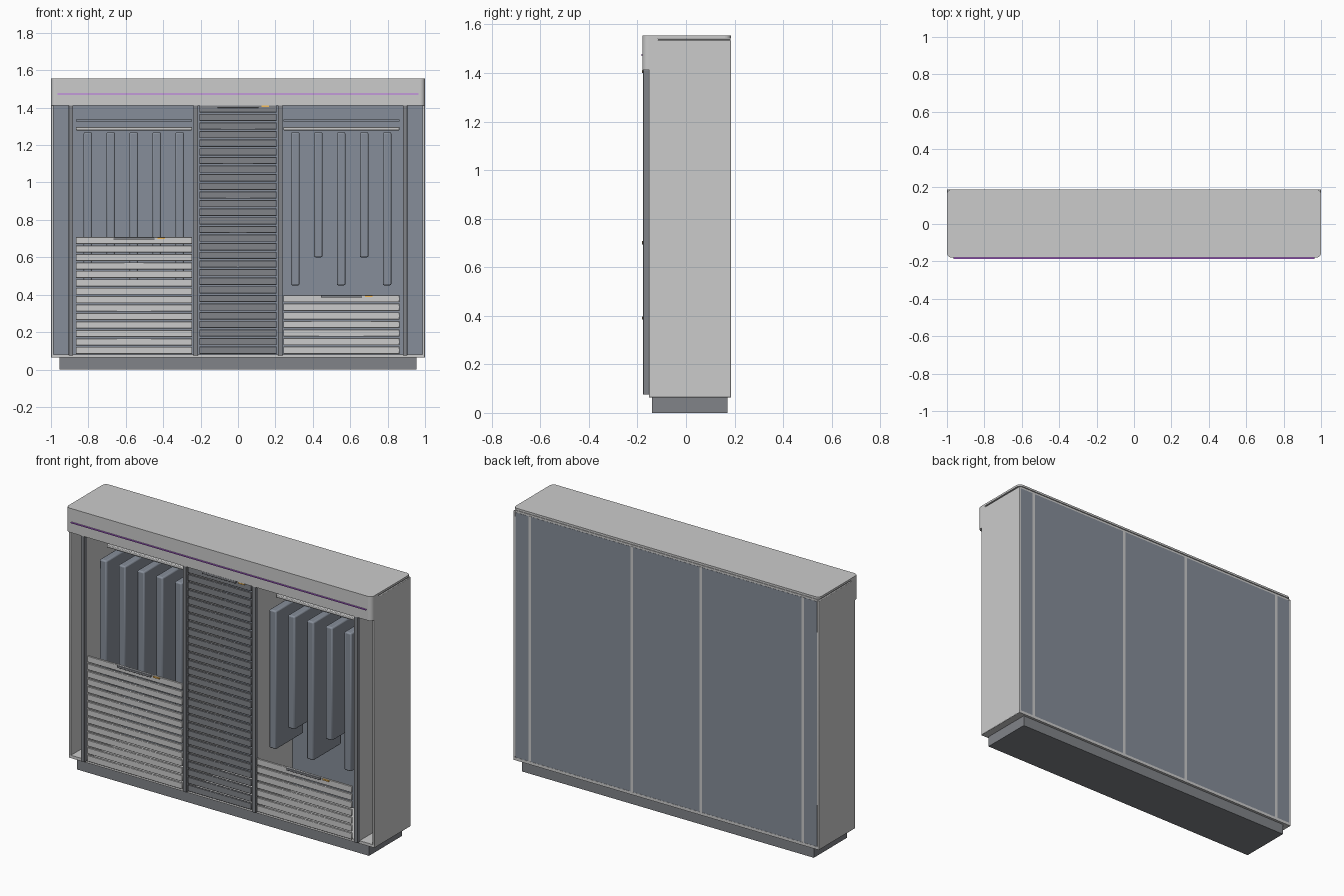
import bpy

if "Cube" in bpy.data.objects:
    bpy.data.objects.remove(bpy.data.objects["Cube"])


def material(name, rgb):
    m = bpy.data.materials.new(name)
    m.diffuse_color = (*rgb, 1)
    m.use_nodes = True
    m.node_tree.nodes["Principled BSDF"].inputs["Base Color"].default_value = m.diffuse_color
    return m


SLATE = material("slate", (0.24, 0.27, 0.32))
DARK = material("dark_grey", (0.22, 0.23, 0.25))
LIGHT = material("light_grey", (0.75, 0.76, 0.78))
ORANGE = material("orange", (0.9, 0.5, 0.1))
PURPLE = material("purple", (0.5, 0.15, 0.8))


def box(name, x, y, z, mat=None, bevel=0.0, segments=2):
    """Box from (min, max) ranges on each axis, with optional rounded edges."""
    bpy.ops.mesh.primitive_cube_add(size=1, location=[(a + b) / 2 for a, b in (x, y, z)])
    ob = bpy.context.object
    ob.name = name
    ob.scale = [b - a for a, b in (x, y, z)]
    bpy.ops.object.transform_apply(location=False, rotation=False, scale=True)
    if mat:
        ob.data.materials.append(mat)
    if bevel:
        mod = ob.modifiers.new("Bevel", "BEVEL")
        mod.width = bevel
        mod.segments = segments
        bpy.ops.object.shade_smooth_by_angle()
    return ob


def round_corners(ob, pick, radius):
    """Round only the vertical corner edges accepted by pick(x, y)."""
    attr = ob.data.attributes.new("bevel_weight_edge", "FLOAT", "EDGE")
    for e in ob.data.edges:
        a, b = (ob.data.vertices[i].co for i in e.vertices)
        if abs(a.z - b.z) > 1e-4 and pick(a.x, a.y):
            attr.data[e.index].value = 1.0
    mod = ob.modifiers.new("Corners", "BEVEL")
    mod.limit_method = "WEIGHT"
    mod.width = radius
    mod.segments = 5
    bpy.ops.object.shade_smooth_by_angle()


# Carcass
box("plinth", (-0.955, 0.955), (-0.14, 0.17), (0, 0.066), DARK)
box("floor_panel", (-0.998, 0.998), (-0.152, 0.185), (0.063, 0.08))
box("back_panel", (-0.987, 0.987), (0.172, 0.184), (0.08, 1.528), SLATE)
box("ceiling_panel", (-0.994, 0.994), (-0.115, 0.183), (1.525, 1.54))
for s, side in ((-1, "left"), (1, "right")):
    box(f"{side}_side_panel", sorted((s * 0.986, s)), (-0.152, 0.185), (0.063, 1.536), bevel=0.003)

# Top and front header with rounded corners
lid = box("top_panel", (-1, 1), (-0.18, 0.185), (1.543, 1.555))
round_corners(lid, lambda x, y: True, 0.025)
header = box("header", (-1, 1), (-0.18, -0.115), (1.412, 1.545))
round_corners(header, lambda x, y: y < 0, 0.025)
box("header_light_strip", (-0.965, 0.965), (-0.186, -0.178), (1.471, 1.477), PURPLE)

# Full-depth dividers with shutter guides on their front edges
for x in (-0.893, -0.226, 0.226, 0.893):
    box("divider", (x - 0.009, x + 0.009), (-0.155, 0.1845), (0.075, 1.53))
    box("shutter_guide", (x - 0.012, x + 0.012), (-0.177, -0.152), (0.075, 1.413), DARK, 0.002)


def shutter(name, x, z, count, mat):
    """Roller shutter: slats, pull handle and a small coloured tag."""
    pitch = (z[1] - z[0]) / count
    for i in range(count):
        z0 = z[0] + i * pitch
        box(f"{name}_slat", x, (-0.172, -0.16), (z0 + 0.004, z0 + pitch - 0.004), mat, 0.002, 1)
    c = (x[0] + x[1]) / 2
    box(f"{name}_handle", (c - 0.11, c + 0.11), (-0.181, -0.165), (z[1] - 0.018, z[1] - 0.004), DARK, 0.002)
    box(f"{name}_tag", (c + 0.125, c + 0.165), (-0.179, -0.165), (z[1] - 0.014, z[1] - 0.006), ORANGE)


shutter("left_shutter", (-0.867, -0.245), (0.08, 0.712), 14, LIGHT)
shutter("centre_shutter", (-0.207, 0.207), (0.08, 1.417), 29, DARK)
shutter("right_shutter", (0.242, 0.864), (0.08, 0.402), 7, LIGHT)

# Hanging bays: upper strip, rail and garments of alternating length
for side, x0, x1 in (("left", -0.867, -0.245), ("right", 0.242, 0.864)):
    box(f"{side}_upper_strip", (x0, x1), (0.01, 0.03), (1.327, 1.338), SLATE)
    box(f"{side}_hanging_rail", (x0, x1), (0.01, 0.03), (1.279, 1.297), LIGHT, 0.004)
    for i in range(5):
        x = x0 + 0.064 + i * 0.1228
        bottom = 0.45 if i % 2 == 0 else 0.6
        box(f"{side}_garment", (x - 0.023, x + 0.023), (-0.115, 0.145), (bottom, 1.268), SLATE, 0.008)
